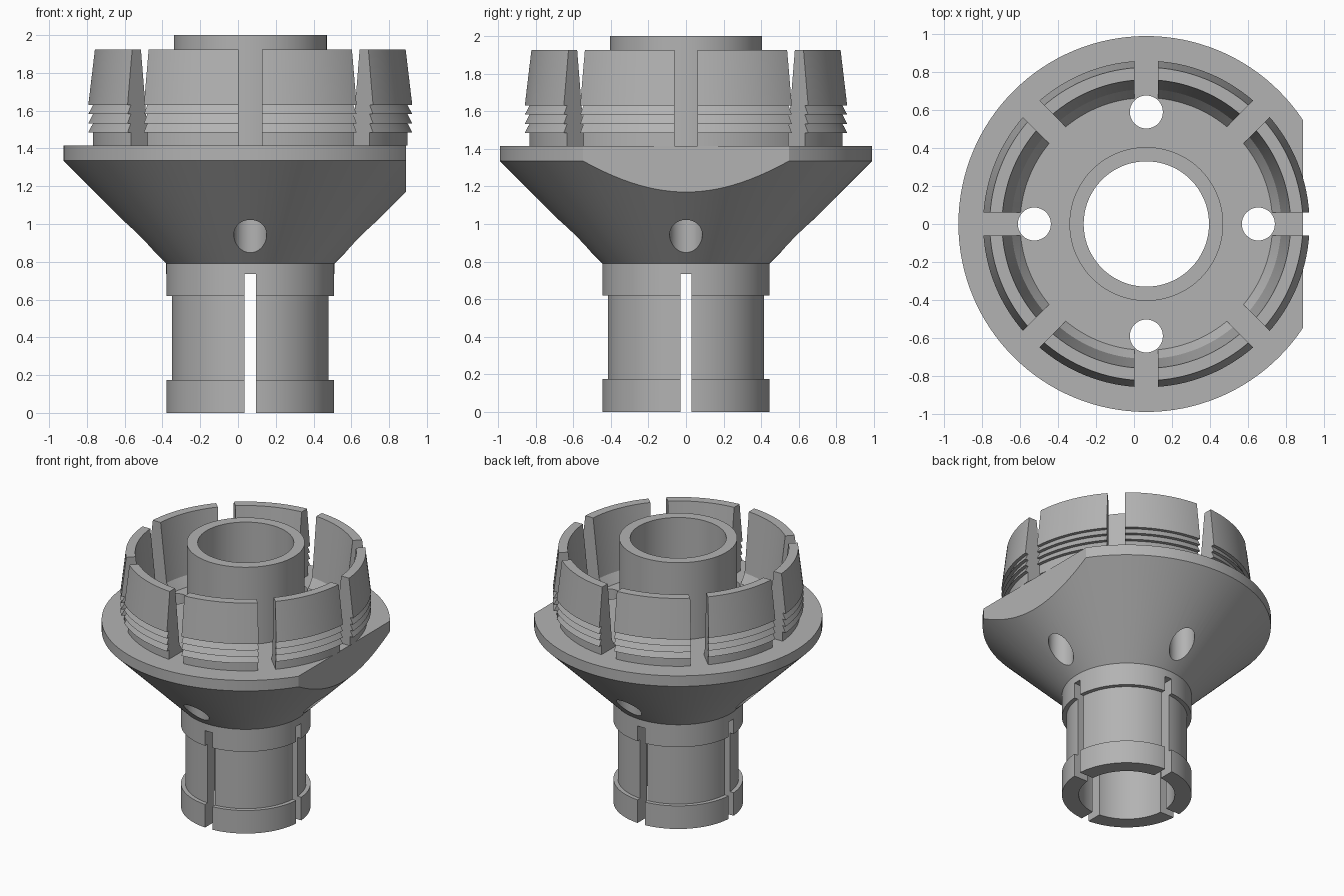
import bpy
import bmesh
from math import cos, sin, pi, radians

CX = 0.065       # the round parts share this axis
SEGMENTS = 128

cube = bpy.data.objects.get("Cube")
if cube:
    bpy.data.objects.remove(cube, do_unlink=True)

grey = bpy.data.materials.new("plain grey")
grey.use_nodes = True
colour = (0.45, 0.45, 0.45, 1)
grey.diffuse_color = colour
grey.node_tree.nodes["Principled BSDF"].inputs["Base Color"].default_value = colour


def finish_mesh(name, bm):
    bmesh.ops.recalc_face_normals(bm, faces=bm.faces)
    mesh = bpy.data.meshes.new(name)
    bm.to_mesh(mesh)
    bm.free()
    mesh.materials.append(grey)
    ob = bpy.data.objects.new(name, mesh)
    bpy.context.collection.objects.link(ob)
    return ob


def lathe(name, profile):
    """Turn a closed (radius, height) profile around the axis."""
    bm = bmesh.new()
    rings = []
    for i in range(SEGMENTS):
        a = 2 * pi * i / SEGMENTS
        rings.append([bm.verts.new((CX + r * cos(a), r * sin(a), z)) for r, z in profile])
    n = len(profile)
    for i in range(SEGMENTS):
        a, b = rings[i], rings[(i + 1) % SEGMENTS]
        for j in range(n):
            k = (j + 1) % n
            bm.faces.new((a[j], b[j], b[k], a[k]))
    return finish_mesh(name, bm)


def box(x, y, low, high, sx, sy, angle=0):
    bm = bmesh.new()
    bmesh.ops.create_cube(bm, size=1)
    ob = finish_mesh("cutter", bm)
    ob.scale = (sx, sy, high - low)
    ob.location = (x, y, (low + high) / 2)
    ob.rotation_euler.z = angle
    return ob


def rod(x, y, radius):
    bm = bmesh.new()
    bmesh.ops.create_cone(bm, cap_ends=True, segments=48, radius1=radius,
                          radius2=radius, depth=1.4)
    ob = finish_mesh("cutter", bm)
    ob.location = (x, y, 1.2)
    return ob


def cut(target, cutter):
    cutter.hide_render = True
    mod = target.modifiers.new("cut", "BOOLEAN")
    mod.operation = "DIFFERENCE"
    mod.solver = "EXACT"
    mod.object = cutter
    bpy.context.view_layer.objects.active = target
    bpy.ops.object.modifier_apply(modifier=mod.name)
    bpy.data.objects.remove(cutter, do_unlink=True)


def smooth(ob):
    bpy.ops.object.select_all(action="DESELECT")
    ob.select_set(True)
    bpy.context.view_layer.objects.active = ob
    bpy.ops.object.shade_smooth_by_angle(angle=radians(20))


# Stem, cone, flange and inner tube
body = lathe("flanged_body", [
    (0.33, 0), (0.445, 0), (0.445, 0.175), (0.415, 0.175), (0.415, 0.62),
    (0.445, 0.62), (0.445, 0.79), (0.99, 1.335), (0.99, 1.415),
    (0.405, 1.415), (0.405, 2.0), (0.33, 2.0)])

# Flat side of the flange
cut(body, box(1.39, 0, 0.9, 1.7, 1, 3))

# Stem slots and vertical drain holes
for quarter in range(4):
    a = quarter * pi / 2
    if quarter < 2:
        cut(body, box(CX, 0, -0.1, 0.735, 1.4, 0.06, a))
    cut(body, rod(CX + 0.59 * cos(a), 0.59 * sin(a), 0.087))
smooth(body)

# Ring of clip fingers with barbs
barbs = []
for tip in (1.485, 1.533, 1.582):
    barbs += [(0.835, tip), (0.86, tip)]
fingers = lathe("clip_fingers", [
    (0.665, 1.415), (0.835, 1.415), *barbs,
    (0.835, 1.63), (0.86, 1.63), (0.825, 1.925), (0.76, 1.925), (0.71, 1.48)])
for step in range(4):
    cut(fingers, box(CX, 0, 1.3, 2.1, 2.4, 0.123, step * pi / 4))
smooth(fingers)
